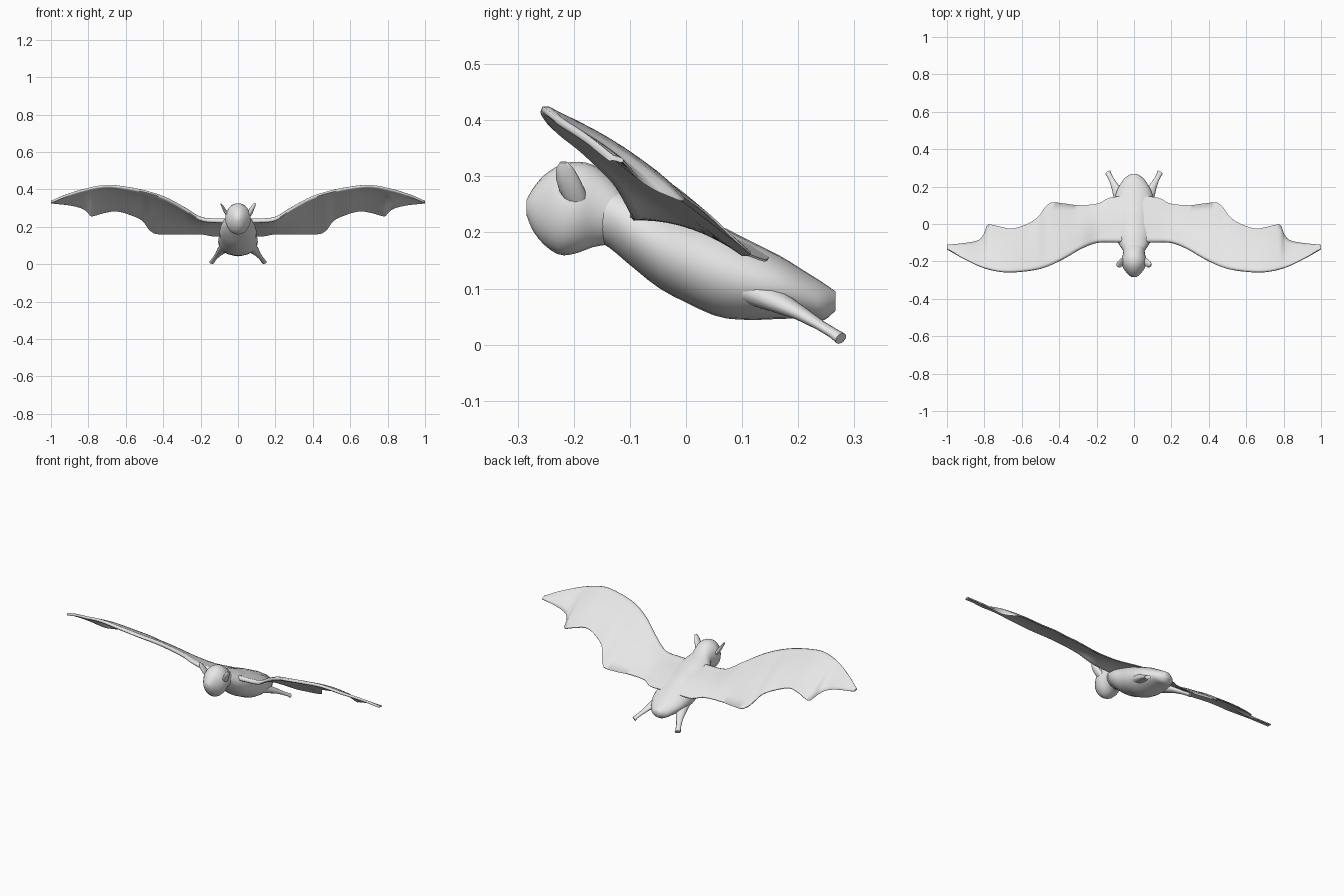
import bpy, bmesh, math
from mathutils import Vector

if "Cube" in bpy.data.objects:
    bpy.data.objects.remove(bpy.data.objects["Cube"])

grey = bpy.data.materials.new("light grey")
grey.diffuse_color = (0.8, 0.8, 0.8, 1)
grey.use_nodes = True
grey.node_tree.nodes["Principled BSDF"].inputs["Base Color"].default_value = grey.diffuse_color


def loft(name, rings, angle=60):
    """Skin a closed surface over equal-length rings of points."""
    bm = bmesh.new()
    vs = [[bm.verts.new(p) for p in r] for r in rings]
    n = len(rings[0])
    for a, b in zip(vs, vs[1:]):
        for i in range(n):
            bm.faces.new((a[i], a[(i + 1) % n], b[(i + 1) % n], b[i]))
    bm.faces.new(vs[0])
    bm.faces.new(vs[-1])
    bmesh.ops.recalc_face_normals(bm, faces=bm.faces)
    me = bpy.data.meshes.new(name)
    bm.to_mesh(me)
    bm.free()
    ob = bpy.data.objects.new(name, me)
    bpy.context.collection.objects.link(ob)
    me.materials.append(grey)
    bpy.ops.object.select_all(action='DESELECT')
    ob.select_set(True)
    bpy.context.view_layer.objects.active = ob
    bpy.ops.object.shade_smooth_by_angle(angle=math.radians(angle))
    return ob


def ellipse(c, u, v, n=24):
    c, u, v = Vector(c), Vector(u), Vector(v)
    return [c + u * math.cos(t) + v * math.sin(t)
            for t in (2 * math.pi * i / n for i in range(n))]


def sample(table, x):
    """Smooth interpolation of the columns of a table keyed by its first column."""
    k = 0
    while k < len(table) - 2 and x > table[k + 1][0]:
        k += 1
    p, q = table[k], table[k + 1]
    o, r = table[max(k - 1, 0)], table[min(k + 2, len(table) - 1)]
    h = q[0] - p[0]
    t = min(max((x - p[0]) / h, 0), 1)
    out = []
    for c in range(1, len(p)):
        m0 = (q[c] - o[c]) / (q[0] - o[0]) * h
        m1 = (r[c] - p[c]) / (r[0] - p[0]) * h
        out.append((2*t**3 - 3*t*t + 1) * p[c] + (t**3 - 2*t*t + t) * m0
                   + (3*t*t - 2*t**3) * q[c] + (t**3 - t*t) * m1)
    return out


def body_loft(name, table, steps):
    """Elliptical sections along y from (y, top z, bottom z, half width)."""
    y0, y1 = table[0][0], table[-1][0]
    rings = []
    for i in range(steps + 1):
        y = y0 + (y1 - y0) * (1 - math.cos(math.pi * i / steps)) / 2
        top, bot, w = sample(table, y)
        rings.append(ellipse((0, y, (top + bot) / 2), (w, 0, 0), (0, 0, (top - bot) / 2)))
    return loft(name, rings)


# torso, tapering back to a flat rump
body_loft("torso", [(-0.17, .29, .19, .045), (-0.14, .285, .175, .06), (-0.10, .27, .142, .085),
                    (-0.05, .255, .102, .098), (0, .235, .075, .10), (0.06, .212, .049, .105),
                    (0.12, .182, .044, .105), (0.17, .157, .046, .095), (0.21, .132, .046, .075),
                    (0.245, .11, .043, .05), (0.266, .095, .06, .02)], 28)

# head with a pointed muzzle and narrow neck
body_loft("head", [(-0.284, .258, .23, .012), (-0.275, .275, .207, .026), (-0.255, .30, .18, .044),
                   (-0.225, .32, .16, .063), (-0.195, .326, .163, .068), (-0.165, .32, .174, .06),
                   (-0.13, .295, .18, .055), (-0.10, .26, .19, .05)], 22)

# wings: leading edge and scalloped trailing edge as (x, y, z)
lead = [(0, -.10, .235), (.12, -.097, .235), (.2, -.10, .245), (.28, -.13, .295), (.385, -.19, .353),
        (.49, -.235, .388), (.6, -.254, .41), (.705, -.256, .42), (.81, -.232, .402),
        (.92, -.18, .368), (1.0, -.135, .333)]
trail = [(0, .15, .16), (.13, .14, .15), (.19, .11, .16), (.3, .10, .16), (.38, .11, .16),
         (.445, .113, .165), (.475, .09, .185), (.51, .04, .232), (.57, 0, .262), (.65, -.025, .284),
         (.715, -.015, .275), (.775, -.003, .258), (.79, -.015, .26), (.803, -.055, .277),
         (.83, -.085, .297), (.89, -.10, .314), (1.0, -.112, .327)]


def wing_section(x):
    a = abs(x)
    ly, lz = sample(lead, a)
    ty, tz = sample(trail, a)
    top, low = [], []
    m = 10
    for i in range(m + 1):
        s = (i / m) ** 1.4
        camber = 0.06 * (ty - ly) * math.sin(math.pi * s)
        # thick arm bone at the front, thin membrane behind
        half = (.004 + .011 * (1 - a * .75) * math.exp(-s * 7)) * (0.45 if i in (0, m) else 1)
        y, z = ly + (ty - ly) * s, lz + (tz - lz) * s + camber
        top.append((x, y + half * .4, z + half))
        low.append((x, y - half * .4, z - half))
    return top + low[::-1]


xs = sorted({i / 60 for i in range(61)} | {p[0] for p in trail})
loft("wings", [wing_section(x) for x in [-x for x in xs[:0:-1]] + xs], 70)

for side, label in ((-1, "left"), (1, "right")):
    # ears: upright flattened cups leaning outward
    ear = [(.052, -.195, .255, .012, .020), (.064, -.203, .275, .013, .023),
           (.075, -.211, .297, .011, .021), (.085, -.216, .315, .008, .015),
           (.091, -.218, .325, .004, .007)]
    loft(label + "_ear", [ellipse((side * x, y, z), (a, 0, -a * .4), (0, b, 0), 12)
                          for x, y, z, a, b in ear])
    # legs: slim, with a flared foot
    leg = [(.065, .12, .095, .035), (.085, .165, .075, .026), (.104, .205, .055, .017),
           (.122, .24, .034, .012), (.134, .263, .02, .012), (.140, .276, .011, .014)]
    axis = Vector((side * .5, .78, -.45)).normalized()
    u = axis.cross(Vector((0, 0, 1))).normalized()
    v = axis.cross(u)
    loft(label + "_leg", [ellipse((side * x, y, z), u * r * 1.15, v * r * .75, 12)
                          for x, y, z, r in leg])
